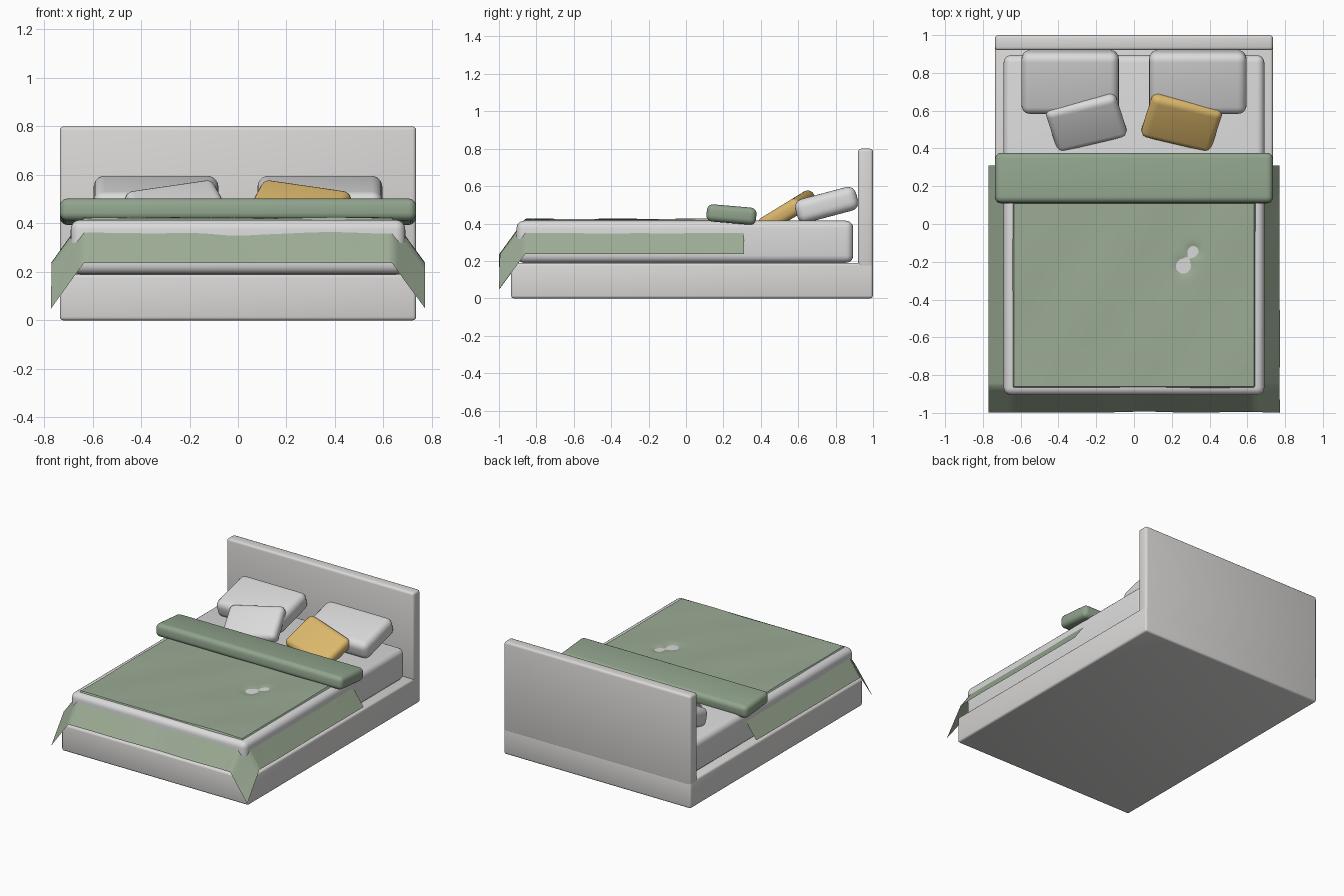
import bpy, bmesh, math
from mathutils import Matrix, Vector

if "Cube" in bpy.data.objects:
    bpy.data.objects.remove(bpy.data.objects["Cube"])


def material(name, r, g, b):
    m = bpy.data.materials.new(name)
    m.diffuse_color = (r, g, b, 1)
    m.use_nodes = True
    m.node_tree.nodes["Principled BSDF"].inputs["Base Color"].default_value = m.diffuse_color
    return m


GREY = material("frame light grey", 0.70, 0.69, 0.68)
LINEN = material("linen white grey", 0.71, 0.71, 0.71)
SAGE = material("sage green", 0.33, 0.41, 0.30)
SAGE_DARK = material("fold sage green", 0.28, 0.37, 0.265)
MUSTARD = material("mustard yellow", 0.72, 0.48, 0.15)


def add_object(name, bm, mat):
    mesh = bpy.data.meshes.new(name)
    bm.to_mesh(mesh)
    bm.free()
    mesh.materials.append(mat)
    ob = bpy.data.objects.new(name, mesh)
    bpy.context.collection.objects.link(ob)
    bpy.context.view_layer.objects.active = ob
    ob.select_set(True)
    bpy.ops.object.shade_smooth_by_angle(angle=math.radians(40))
    ob.select_set(False)
    return ob


def soft_box(name, size, centre, radius, mat, tilt=0.0, spin=0.0, segments=5):
    """Rounded box, spun about its own z and then tilted about x."""
    bm = bmesh.new()
    bmesh.ops.create_cube(bm, size=1)
    bmesh.ops.scale(bm, vec=size, verts=bm.verts)
    bmesh.ops.bevel(bm, geom=bm.edges[:], offset=radius, segments=segments,
                    profile=0.5, affect='EDGES')
    rot = Matrix.Rotation(tilt, 4, 'X') @ Matrix.Rotation(spin, 4, 'Z')
    bm.transform(Matrix.Translation(centre) @ rot)
    return add_object(name, bm, mat)


# Bed frame and headboard
soft_box("bed_base", (1.47, 1.934, 0.19), (0, 0.032, 0.095), 0.014, GREY, segments=3)
soft_box("headboard", (1.47, 0.08, 0.64), (0, 0.96, 0.48), 0.016, GREY, segments=3)

# Mattress
soft_box("mattress", (1.38, 1.80, 0.225), (0, -0.006, 0.3025), 0.04, LINEN)

# Pillows leaning on the headboard, and small cushions in front
for side, label in ((-1, "left"), (1, "right")):
    soft_box(label + "_pillow", (0.515, 0.336, 0.13), (side * 0.338, 0.752, 0.5),
             0.045, LINEN, tilt=0.26)
    soft_box(label + "_cushion", (0.385, 0.265, 0.09), (side * 0.253, 0.541, 0.463),
             0.036, MUSTARD if side > 0 else LINEN, tilt=0.55, spin=-side * 0.27)

# Folded-back end of the cover
soft_box("cover_fold", (1.47, 0.266, 0.092), (0, 0.243, 0.448), 0.032, SAGE_DARK,
         tilt=-0.085)


# Cover: one thin sheet, flat on top, sloping down at the sides and foot
def steps(a, b, n):
    return [a + (b - a) * i / n for i in range(n)]


def ripple(u, v):
    return (math.sin(7 * u + 2.3 * v + 0.5) * math.sin(5 * v - 3 * u)
            + 0.6 * math.sin(13 * u - 9 * v + 1.0)) / 1.6


def dip(x, y, cx, cy, r):
    return math.exp(-((x - cx) ** 2 + (y - cy) ** 2) / r ** 2)


X_IN, X_OUT, Y_IN, Y_OUT, DROP = 0.635, 0.77, -0.86, -0.997, 0.187
xs = steps(-X_OUT, -X_IN, 6) + steps(-X_IN, X_IN, 72) + steps(X_IN, X_OUT, 6) + [X_OUT]
ys = steps(Y_OUT, Y_IN, 6) + steps(Y_IN, 0.31, 66) + [0.31]

bm = bmesh.new()
rows = []
for y in ys:
    row = []
    for x in xs:
        fx = max(0, abs(x) - X_IN) / (X_OUT - X_IN)
        fy = max(0, Y_IN - y) / (Y_IN - Y_OUT)
        w = ripple(x, y) * 0.004
        z = 0.423 - DROP * (fx + fy)
        px, py = x, y
        if fx == 0 and fy == 0:
            z += w * 0.8
            # thin spots where the mattress shows through
            z -= 0.014 * (dip(x, y, 0.265, -0.225, 0.045) + dip(x, y, 0.315, -0.145, 0.033))
        if fx > 0:
            px += math.copysign(w, x)
        if fy > 0:
            py += -w + 0.010 * dip(x, 0, -0.02, 0, 0.1) * (1 - fy)
        row.append(bm.verts.new((px, py, z)))
    rows.append(row)
for a, b in zip(rows, rows[1:]):
    for i in range(len(xs) - 1):
        bm.faces.new((a[i], a[i + 1], b[i + 1], b[i]))
add_object("bed_cover", bm, SAGE)
